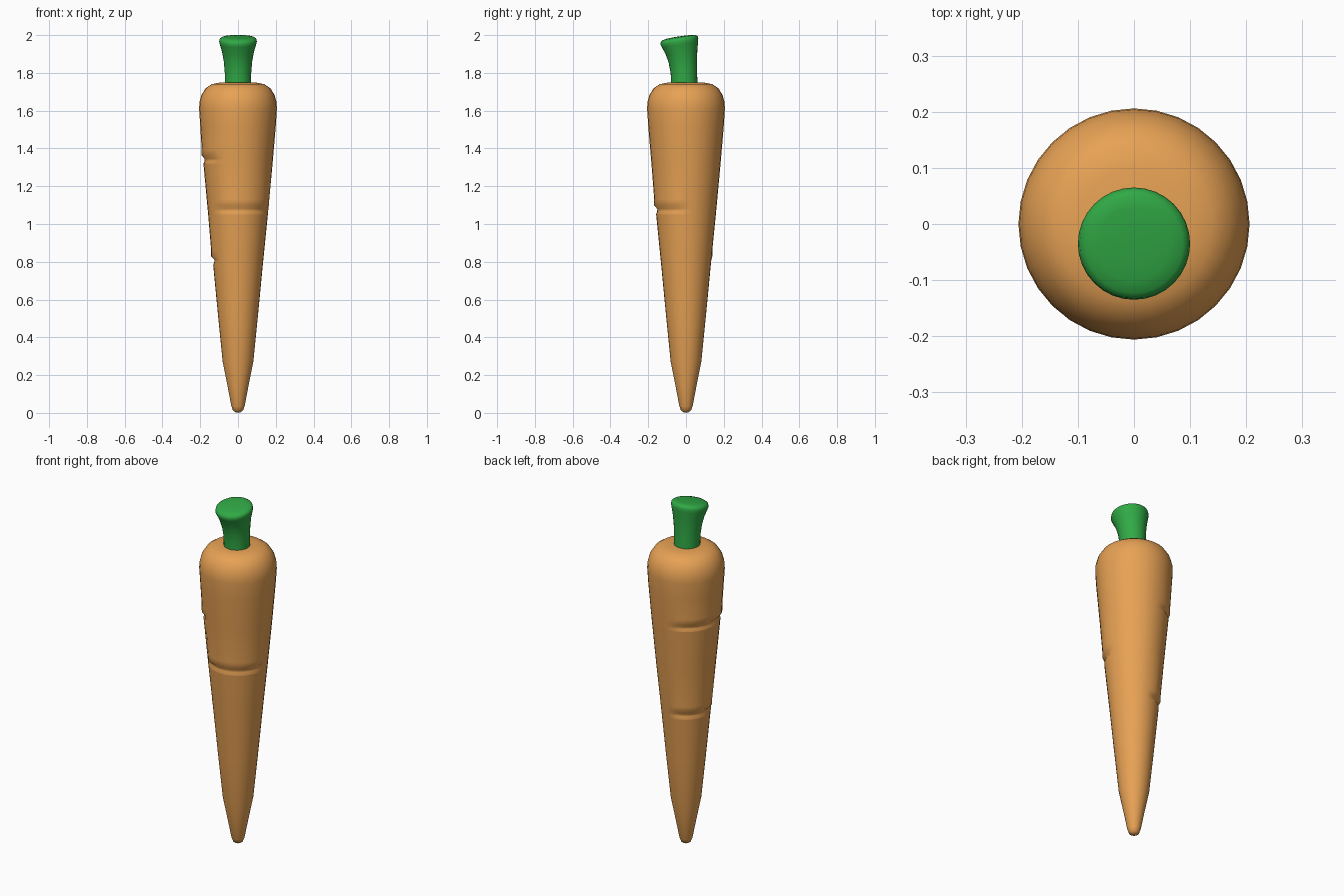
import bpy, bmesh, math

if "Cube" in bpy.data.objects:
    bpy.data.objects.remove(bpy.data.objects["Cube"])

SEG = 32


def make_part(name, rings, color):
    """Skin a stack of point rings, closing both ends with a fan."""
    bm = bmesh.new()
    loops = [[bm.verts.new(p) for p in ring] for ring in rings]
    for a, b in zip(loops, loops[1:]):
        for i in range(SEG):
            j = (i + 1) % SEG
            bm.faces.new((a[i], a[j], b[j], b[i]))
    for loop in (loops[0], loops[-1]):
        bm.faces.new(loop)
    bmesh.ops.recalc_face_normals(bm, faces=bm.faces)
    mesh = bpy.data.meshes.new(name)
    bm.to_mesh(mesh)
    bm.free()
    obj = bpy.data.objects.new(name, mesh)
    bpy.context.collection.objects.link(obj)
    mat = bpy.data.materials.new(name + "_color")
    mat.diffuse_color = color
    mat.use_nodes = True
    mat.node_tree.nodes["Principled BSDF"].inputs["Base Color"].default_value = mat.diffuse_color
    mesh.materials.append(mat)
    bpy.context.view_layer.objects.active = obj
    obj.select_set(True)
    bpy.ops.object.shade_smooth_by_angle(angle=math.radians(60))
    obj.select_set(False)
    return obj


# Root: tapered profile (radius, height)
profile = [(0.012, 0.003), (0.026, 0.012), (0.035, 0.035), (0.055, 0.14),
           (0.081, 0.27), (0.108, 0.54), (0.131, 0.78), (0.158, 1.05),
           (0.183, 1.32), (0.2, 1.52), (0.206, 1.61), (0.204, 1.645),
           (0.193, 1.685), (0.17, 1.72), (0.14, 1.74), (0.10, 1.748),
           (0.03, 1.75)]

# Creases: height, start angle, end angle
creases = [(0.81, 95, 205), (1.08, -128, -5), (1.345, 105, 227)]


def radius_at(z):
    for (r0, z0), (r1, z1) in zip(profile, profile[1:]):
        if z0 <= z <= z1:
            return r0 + (r1 - r0) * (z - z0) / (z1 - z0)


def in_arc(deg, start, end):
    return (deg - start) % 360 <= end - start


heights = {z: None for _, z in profile}
for c in creases:
    for dz, push in ((0.05, 0.003), (0.018, 0.006), (0.0, -0.009),
                     (-0.012, -0.007), (-0.028, 0.0)):
        heights[round(c[0] + dz, 4)] = (c, push)

root_rings = []
for z in sorted(heights):
    ring = []
    for i in range(SEG):
        deg = 360 * i / SEG
        r = radius_at(z)
        if heights[z] and in_arc(deg, *heights[z][0][1:]):
            r += heights[z][1]
        a = math.radians(deg)
        ring.append((r * math.cos(a), r * math.sin(a), z))
    root_rings.append(ring)
make_part("carrot_root", root_rings, (0.8, 0.36, 0.09, 1))

# Stem: height, y centre, radius, slope of the ring along y
stem = [(1.72, -0.009, 0.07, 0.0), (1.80, -0.011, 0.07, 0.03),
        (1.86, -0.017, 0.075, 0.07), (1.91, -0.024, 0.084, 0.12),
        (1.95, -0.032, 0.096, 0.15), (1.966, -0.035, 0.10, 0.16),
        (1.98, -0.036, 0.097, 0.16), (1.987, -0.036, 0.087, 0.16),
        (1.991, -0.036, 0.065, 0.15), (1.993, -0.036, 0.03, 0.15)]
stem_rings = []
for z, yc, r, slope in stem:
    angles = [2 * math.pi * i / SEG for i in range(SEG)]
    stem_rings.append([(r * math.cos(a), yc + r * math.sin(a),
                        z + slope * r * math.sin(a)) for a in angles])
make_part("carrot_stem", stem_rings, (0.03, 0.4, 0.06, 1))
